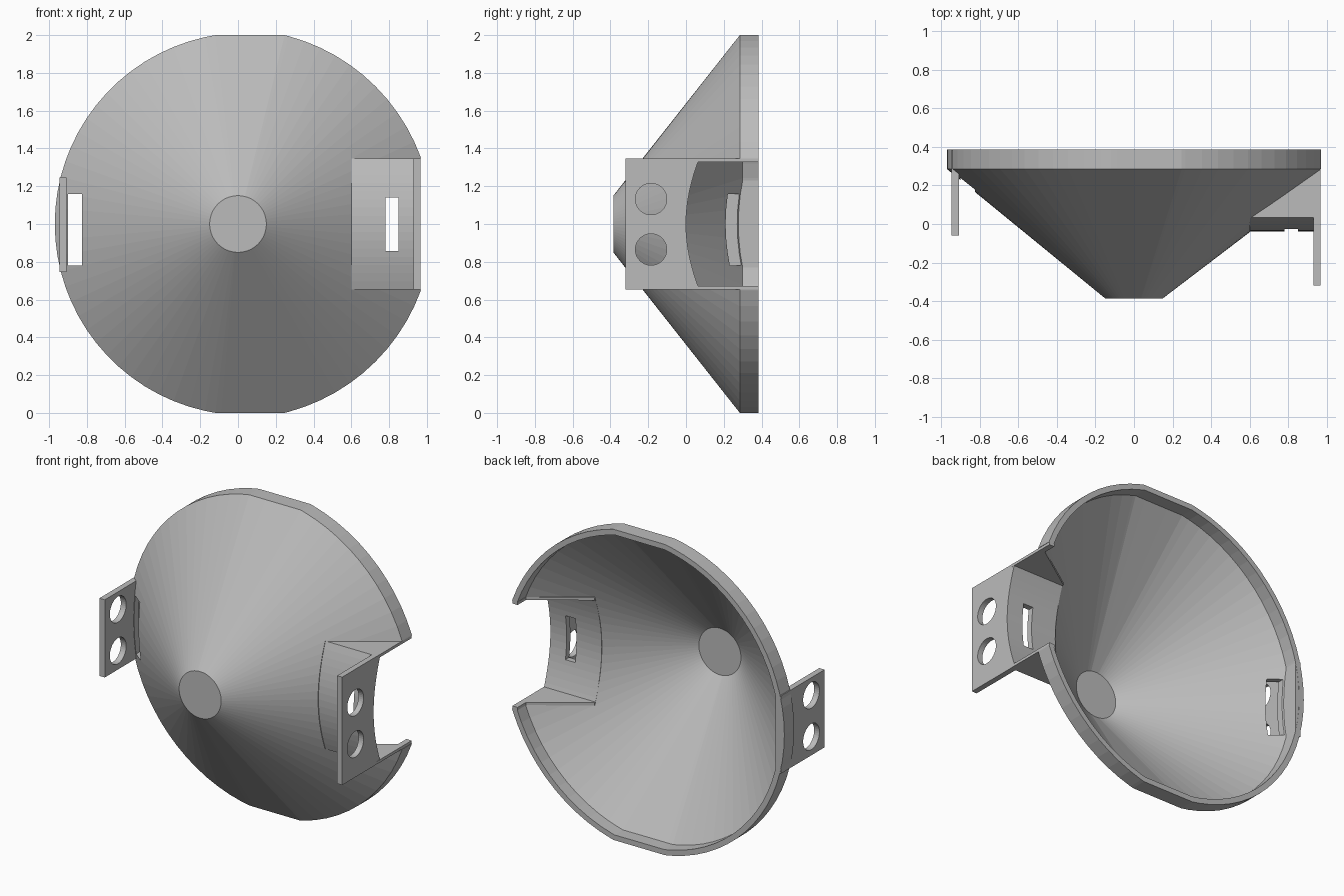
import bpy, bmesh, math
from mathutils import Vector

cube = bpy.data.objects.get("Cube")
if cube:
    bpy.data.objects.remove(cube, do_unlink=True)

grey = bpy.data.materials.new("light_grey")
grey.use_nodes = True
grey.diffuse_color = (0.5, 0.5, 0.5, 1)
grey.node_tree.nodes["Principled BSDF"].inputs["Base Color"].default_value = (0.5, 0.5, 0.5, 1)

MID = 1.0      # height of the dish axis
HALF = 0.3475  # half height of the side channel
WALL = 0.035


def finish(name, bm):
    bmesh.ops.recalc_face_normals(bm, faces=bm.faces)
    mesh = bpy.data.meshes.new(name)
    bm.to_mesh(mesh)
    bm.free()
    mesh.materials.append(grey)
    obj = bpy.data.objects.new(name, mesh)
    bpy.context.collection.objects.link(obj)
    return obj


def prism(name, points, offset):
    """Extrude a closed planar outline along an offset."""
    bm = bmesh.new()
    face = bm.faces.new([bm.verts.new(p) for p in points])
    new = bmesh.ops.extrude_face_region(bm, geom=[face])["geom"]
    bmesh.ops.translate(bm, vec=offset, verts=[v for v in new if isinstance(v, bmesh.types.BMVert)])
    return finish(name, bm)


def box(name, x, y, z):
    return prism(name, [(x[0], y[0], z[0]), (x[1], y[0], z[0]),
                        (x[1], y[1], z[0]), (x[0], y[1], z[0])], (0, 0, z[1] - z[0]))


def disc_cutter(x, y, z, r=0.083, n=40):
    ring = [(x - 0.1, y + r * math.cos(2 * math.pi * i / n), z + r * math.sin(2 * math.pi * i / n))
            for i in range(n)]
    return prism("hole_cutter", ring, (0.2, 0, 0))


def cut(obj, cutter):
    cutter.hide_render = True
    mod = obj.modifiers.new("cut", "BOOLEAN")
    mod.operation = "DIFFERENCE"
    mod.solver = "EXACT"
    mod.object = cutter
    bpy.context.view_layer.objects.active = obj
    bpy.ops.object.modifier_apply(modifier=mod.name)
    bpy.data.objects.remove(cutter, do_unlink=True)


# Dish: rounded rim outline with flat top and bottom, lofted to a small front disc
def rim_radius(a):
    c, s = math.cos(a), math.sin(a)
    if c > 0:
        r = 1.03
    else:
        r = 0.043 * c + math.sqrt(1.013 ** 2 - (0.043 * s) ** 2)
    return min(r, 1 / max(abs(s), 0.01))


corners = [math.atan2(1, 0.247), math.atan2(1, -0.12)]
angles = sorted([math.radians(5 * i) for i in range(72)]
                + corners + [2 * math.pi - a for a in corners])
# Each ring: y position, fixed radius or None for the rim, inset from the rim
stations = [(-0.385, 0.15, 0), (0.285, None, 0), (0.385, None, 0),
            (0.385, None, WALL), (0.3, None, WALL), (-0.345, 0.15, 0)]
bm = bmesh.new()
rings = []
for y, fixed, inset in stations:
    radii = [fixed or rim_radius(a) - inset for a in angles]
    rings.append([bm.verts.new((r * math.cos(a), y, MID + r * math.sin(a)))
                  for r, a in zip(radii, angles)])
n = len(angles)
for lower, upper in zip(rings, rings[1:]):
    for i in range(n):
        j = (i + 1) % n
        bm.faces.new((lower[i], lower[j], upper[j], upper[i]))
bm.faces.new(rings[0])
bm.faces.new(rings[-1])
dish = finish("dish", bm)
cut(dish, box("channel_cutter", (0.6, 1.3), (-0.6, 0.6), (MID - HALF, MID + HALF)))
cut(dish, box("slot_cutter", (-0.9, -0.825), (-0.1, 0.6), (0.78, 1.16)))


# Side channel: floor follows the dish curve and runs straight outwards
def floor_y(z):
    return -0.038 + 0.756 * (math.hypot(0.6, z) - 0.6)


heights = [HALF * (i / 8 - 1) for i in range(17)]
front_edge = [(floor_y(z), MID + z) for z in heights]
back_edge = [(y + 0.038, z) for y, z in reversed(front_edge)]
floor = prism("channel_floor", [(0.6, y, z) for y, z in front_edge + back_edge], (0.335, 0, 0))
cut(floor, box("slot_cutter", (0.78, 0.85), (-0.3, 0.3), (0.857, 1.14)))

# Channel side walls
for name, z in (("lower_channel_wall", MID - HALF), ("upper_channel_wall", MID + HALF - 0.018)):
    prism(name, [(x, y, z) for x, y in ((0.6, 0.034), (0.967, 0.034), (0.967, 0.385),
                                        (0.93, 0.385), (0.93, 0.3), (0.6, 0.075))], (0, 0, 0.018))

# Left mounting plate, with its back edge on the channel floor
plate = prism("left_mounting_plate", [(0.93, -0.32, MID - HALF)]
              + [(0.93, y, z) for y, z in reversed(back_edge)]
              + [(0.93, -0.32, MID + HALF)], (0.036, 0, 0))
# Right mounting tab, set into the rim
tab = box("right_mounting_tab", (-0.945, -0.907), (-0.06, 0.384), (0.745, 1.245))
for z in (0.865, 1.132):
    cut(plate, disc_cutter(0.948, -0.185, z))
    cut(tab, disc_cutter(-0.925, 0.075, z))
